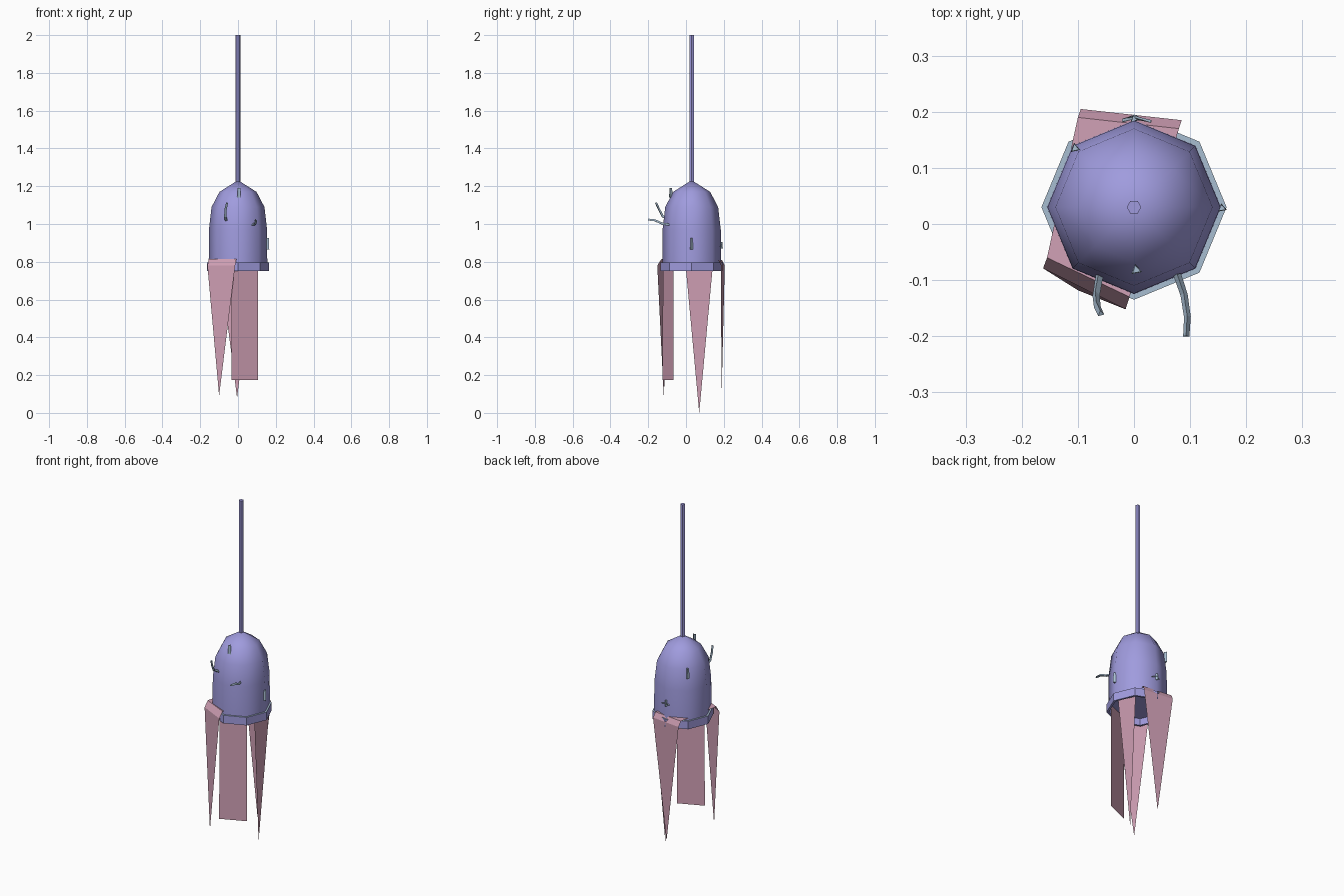
import bpy, bmesh, math
from mathutils import Vector

if "Cube" in bpy.data.objects:
    bpy.data.objects.remove(bpy.data.objects["Cube"])

CY = 0.03      # body axis
SIDES = 8


def material(name, rgb):
    m = bpy.data.materials.new(name)
    m.use_nodes = True
    m.diffuse_color = (*rgb, 1)
    m.node_tree.nodes["Principled BSDF"].inputs["Base Color"].default_value = (*rgb, 1)
    return m


violet = material("violet", (0.35, 0.33, 0.73))
pink = material("dusty pink", (0.63, 0.35, 0.46))
steel = material("pale steel", (0.39, 0.51, 0.64))


def build(name, verts, faces, *mats):
    me = bpy.data.meshes.new(name)
    me.from_pydata([Vector(v) for v in verts], [], faces)
    ob = bpy.data.objects.new(name, me)
    bpy.context.collection.objects.link(ob)
    for m in mats:
        me.materials.append(m)
    return ob


def lathe(name, profile, sides, *mats, closed=False):
    """Spin (radius, z) pairs round the body axis."""
    verts = [(r * math.cos(a), CY + r * math.sin(a), z)
             for r, z in profile
             for a in (i * math.tau / sides for i in range(sides))]
    n = len(profile)
    faces = []
    for j in range(n if closed else n - 1):
        k = (j + 1) % n
        for i in range(sides):
            i2 = (i + 1) % sides
            faces.append((j * sides + i, j * sides + i2, k * sides + i2, k * sides + i))
    ob = build(name, verts, faces, *mats)
    bm = bmesh.new()
    bm.from_mesh(ob.data)
    bmesh.ops.remove_doubles(bm, verts=bm.verts, dist=0.0005)
    bmesh.ops.recalc_face_normals(bm, faces=bm.faces)
    bm.to_mesh(ob.data)
    bm.free()
    return ob


def twig(name, path, radius):
    """Three-sided stalk along a path, tapering a little."""
    pts = [Vector(p) for p in path]
    verts, faces = [], []
    for j, p in enumerate(pts):
        d = (pts[min(j + 1, len(pts) - 1)] - pts[max(j - 1, 0)]).normalized()
        side = d.cross(Vector((1, 0.2, 0))).normalized()
        up = d.cross(side)
        r = radius * (1 - 0.2 * j / (len(pts) - 1))
        for i in range(3):
            a = i * math.tau / 3
            verts.append(p + r * (math.cos(a) * side + math.sin(a) * up))
    for j in range(len(pts) - 1):
        for i in range(3):
            i2 = (i + 1) % 3
            faces.append((3 * j + i, 3 * j + i2, 3 * j + 3 + i2, 3 * j + 3 + i))
    last = len(verts) - 3
    faces += [(2, 1, 0), (last, last + 1, last + 2)]
    return build(name, verts, faces, steel)


# Domed body with a recessed floor
dome = lathe("domed_body", [(0, 0.79), (0.155, 0.79), (0.154, 0.97), (0.14, 1.09),
                            (0.098, 1.17), (0, 1.232)], SIDES, violet)
bpy.context.view_layer.objects.active = dome
dome.select_set(True)
bpy.ops.object.shade_smooth_by_angle(angle=math.radians(60))
dome.select_set(False)

# Rim band, pale on its upper lip
band = lathe("rim_band", [(0.153, 0.75), (0.165, 0.75), (0.165, 0.797), (0.153, 0.797)],
             SIDES, violet, steel, closed=True)
for f in band.data.polygons:
    f.material_index = 1 if f.normal.z > 0.7 else 0

# Thin mast
lathe("mast", [(0, 1.2), (0.013, 1.2), (0.013, 2), (0, 2)], 6, violet)

# Draped sheet: top panel, folded shoulders and two pointed tails
build("draped_sheet",
      [(-0.155, -0.06, 0.815), (-0.008, -0.13, 0.815),
       (0.08, 0.17, 0.81), (-0.1, 0.19, 0.81),
       (-0.162, -0.079, 0.78), (-0.015, -0.152, 0.78), (-0.1, -0.118, 0.09),
       (0.085, 0.185, 0.78), (-0.095, 0.205, 0.78), (-0.005, 0.188, 0.08)],
      [(0, 1, 2, 3), (0, 4, 5, 1), (4, 6, 5), (3, 2, 7, 8), (8, 7, 9)], pink)

# Hanging strip and side tail
build("hanging_strip",
      [(-0.035, -0.125, 0.175), (0.105, -0.065, 0.175),
       (0.105, -0.065, 0.79), (-0.035, -0.122, 0.79)], [(0, 1, 2, 3)], pink)
build("side_tail",
      [(0.107, -0.003, 0.79), (0.085, 0.07, 0), (0.107, 0.143, 0.79)], [(0, 1, 2)], pink)

# Short upright pegs on the shell: x, y, bottom, top, radius
pegs = {
    "crown_peg": (0.004, -0.082, 1.14, 1.19, 0.011),
    "left_peg": (0.157, 0.028, 0.865, 0.925, 0.009),
    "back_right_peg": (-0.105, 0.135, 1.04, 1.1, 0.010),
    "front_right_peg": (-0.1, -0.074, 0.875, 0.91, 0.007),
    "back_peg": (0.0, 0.187, 0.87, 0.905, 0.008),
}
for name, (x, y, low, high, r) in pegs.items():
    twig(name, [(x, y, low), (x, y, high)], r)
twig("back_twig", [(-0.02, 0.184, 0.88), (0.0, 0.19, 0.89), (0.03, 0.182, 0.88)], 0.004)

# Bent feelers at the front
twig("right_feeler", [(-0.062, -0.09, 1.02), (-0.068, -0.125, 1.04),
                      (-0.066, -0.145, 1.08), (-0.059, -0.16, 1.112)], 0.008)
twig("left_feeler", [(0.077, -0.09, 0.995), (0.089, -0.125, 1.0),
                     (0.095, -0.165, 1.018), (0.093, -0.2, 1.022)], 0.008)
